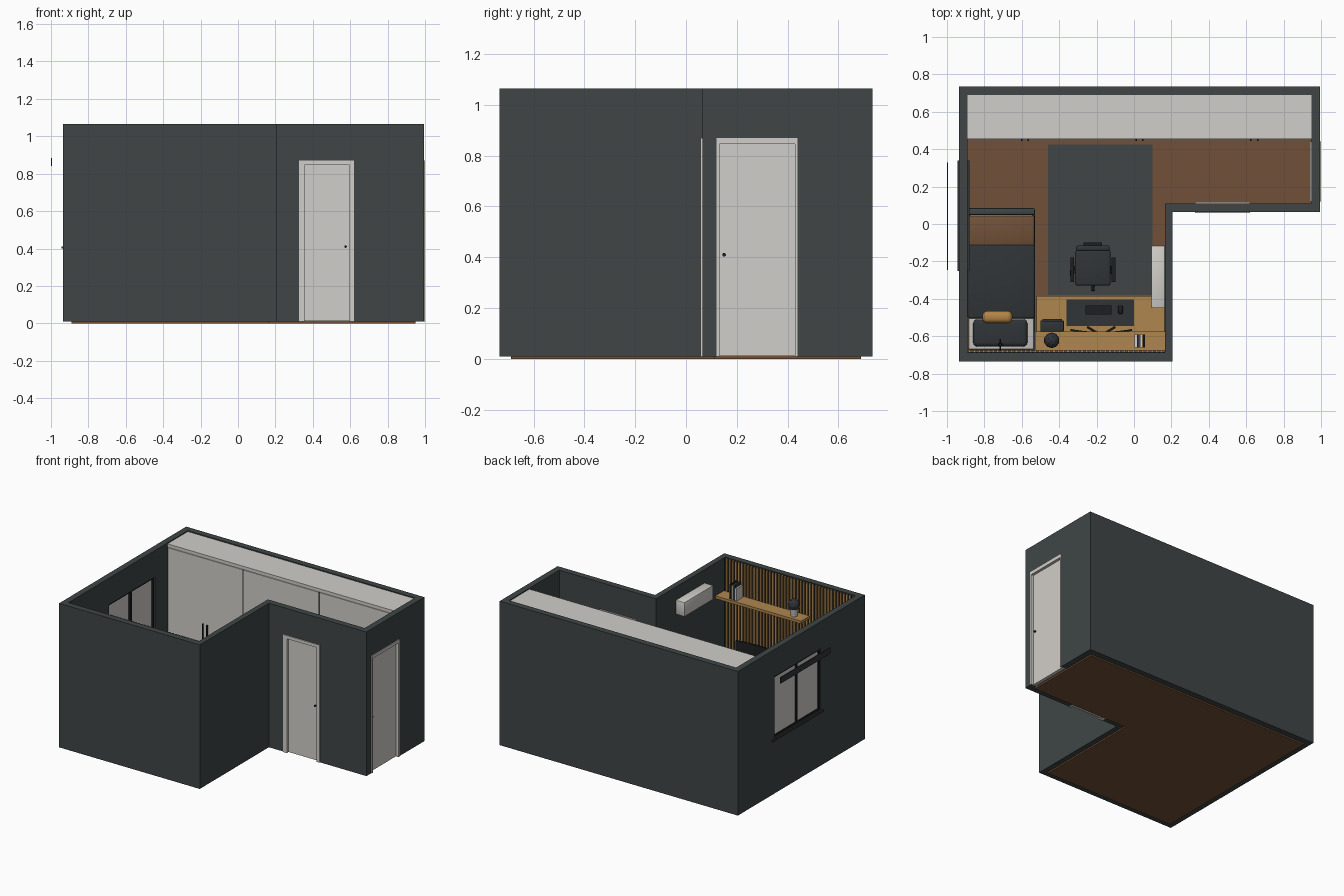
import bpy, bmesh, math
from mathutils import Vector


def mat(name, r, g, b):
    m = bpy.data.materials.new(name)
    m.diffuse_color = (r, g, b, 1)
    return m


WALL = mat("charcoal wall", 0.050, 0.060, 0.062)
WHITE = mat("off white", 0.64, 0.62, 0.585)
BROWN = mat("brown floor", 0.165, 0.083, 0.040)
WOOD = mat("light wood", 0.43, 0.24, 0.078)
BLACK = mat("black", 0.012, 0.013, 0.014)
FABRIC = mat("dark fabric", 0.030, 0.035, 0.038)
TAN = mat("tan cushion", 0.46, 0.23, 0.06)


def finish(name, bm, m, smooth=False):
    bmesh.ops.recalc_face_normals(bm, faces=bm.faces)
    me = bpy.data.meshes.new(name)
    bm.to_mesh(me)
    bm.free()
    me.materials.append(m)
    ob = bpy.data.objects.new(name, me)
    bpy.context.collection.objects.link(ob)
    if smooth:
        bpy.ops.object.select_all(action='DESELECT')
        ob.select_set(True)
        bpy.context.view_layer.objects.active = ob
        bpy.ops.object.shade_smooth_by_angle(angle=math.radians(40))
    return ob


def boxes(name, m, *dims, bevel=0, seg=2):
    """Each box is (x0, x1, y0, y1, z0, z1)."""
    bm = bmesh.new()
    for x0, x1, y0, y1, z0, z1 in dims:
        vs = bmesh.ops.create_cube(bm, size=1)["verts"]
        for v in vs:
            v.co = Vector((x1 if v.co.x > 0 else x0, y1 if v.co.y > 0 else y0,
                           z1 if v.co.z > 0 else z0))
    if bevel:
        bmesh.ops.bevel(bm, geom=bm.edges[:], offset=bevel, segments=seg,
                        profile=0.5, affect='EDGES')
    return finish(name, bm, m, bool(bevel))


def rods(name, m, *items, n=16):
    """Each rod is (start, end, start radius, end radius)."""
    bm = bmesh.new()
    for a, b, r0, r1 in items:
        a, b = Vector(a), Vector(b)
        vs = bmesh.ops.create_cone(bm, cap_ends=True, segments=n, radius1=r0,
                                   radius2=r1, depth=(b - a).length)["verts"]
        q = Vector((0, 0, 1)).rotation_difference(b - a)
        for v in vs:
            v.co = q @ v.co + (a + b) / 2
    return finish(name, bm, m, True)


def outline(i):
    """L-shaped plan: i = 0 outer edge, 1 inner edge."""
    x0, x1, x2 = (-0.935, 0.205, 0.995) if i == 0 else (-0.89, 0.165, 0.95)
    y0, y1, y2 = (-0.735, 0.065, 0.735) if i == 0 else (-0.69, 0.11, 0.69)
    return [(x0, y0), (x1, y0), (x1, y1), (x2, y1), (x2, y2), (x0, y2)]


# Floor
bm = bmesh.new()
f = bm.faces.new([bm.verts.new((x, y, 0)) for x, y in outline(1)])
ext = bmesh.ops.extrude_face_region(bm, geom=[f])["geom"]
for v in ext:
    if isinstance(v, bmesh.types.BMVert):
        v.co.z = 0.012
finish("floor", bm, BROWN)

# Walls with window and door openings
bm = bmesh.new()
rings = [[bm.verts.new((x, y, z)) for x, y in outline(i)]
         for i, z in ((0, 0.01), (0, 1.065), (1, 1.065), (1, 0.01))]
for k in range(4):
    a, b = rings[k], rings[(k + 1) % 4]
    for i in range(6):
        j = (i + 1) % 6
        bm.faces.new((a[i], a[j], b[j], b[i]))
walls = finish("walls", bm, WALL)
cutter = boxes("opening_cutter", WALL, (-1.1, -0.8, -0.22, 0.315, 0.42, 0.87),
               (0.33, 0.615, 0.0, 0.2, -0.1, 0.865), (0.9, 1.1, 0.125, 0.435, -0.1, 0.865))
mod = walls.modifiers.new("openings", 'BOOLEAN')
mod.object, mod.operation, mod.solver = cutter, 'DIFFERENCE', 'EXACT'
bpy.context.view_layer.objects.active = walls
bpy.ops.object.modifier_apply(modifier=mod.name)
bpy.data.objects.remove(cutter)

# Window: panes, frame, sill, outside rail
boxes("window_panes", WHITE, (-0.922, -0.914, -0.21, 0.305, 0.43, 0.86))
boxes("window_frame", BLACK, (-0.93, -0.90, -0.22, -0.207, 0.42, 0.87),
      (-0.93, -0.90, 0.302, 0.315, 0.42, 0.87), (-0.93, -0.90, 0.037, 0.057, 0.42, 0.87),
      (-0.93, -0.90, -0.22, 0.315, 0.42, 0.433), (-0.93, -0.90, -0.22, 0.315, 0.857, 0.87))
boxes("window_sill", FABRIC, (-0.945, -0.88, -0.25, 0.34, 0.40, 0.412))
boxes("window_outside_rail", FABRIC, (-1.0, -0.994, -0.245, 0.33, 0.84, 0.885))

# Doors
boxes("front_door_frame", WHITE, (0.325, 0.355, 0.058, 0.118, 0.01, 0.87),
      (0.595, 0.62, 0.058, 0.118, 0.01, 0.87), (0.325, 0.62, 0.058, 0.118, 0.847, 0.87))
boxes("front_door", WHITE, (0.355, 0.595, 0.075, 0.10, 0.012, 0.847))
boxes("side_door_frame", WHITE, (0.942, 1.0, 0.12, 0.132, 0.01, 0.87),
      (0.942, 1.0, 0.43, 0.44, 0.01, 0.87), (0.942, 1.0, 0.12, 0.44, 0.847, 0.87))
boxes("side_door", WHITE, (0.955, 0.98, 0.132, 0.43, 0.012, 0.847))
rods("door_knobs", BLACK, ((0.575, 0.066, 0.41), (0.575, 0.11, 0.41), 0.007, 0.007),
     ((0.946, 0.15, 0.41), (0.99, 0.15, 0.41), 0.007, 0.007))

# Wardrobe: carcass, three door bays, dividers, handle pairs
boxes("wardrobe_body", WHITE, (-0.89, 0.95, 0.462, 0.69, 0.012, 1.055))
boxes("wardrobe_top", WHITE, (-0.89, 0.95, 0.455, 0.69, 1.04, 1.058))
W = 1.84 / 3
boxes("wardrobe_doors", WHITE, *[(-0.89 + i * W + 0.003, -0.89 + (i + 1) * W - 0.003,
                                  0.456, 0.463, 0.03, 1.03) for i in range(3)])
boxes("wardrobe_gaps", FABRIC, (-0.277 - 0.003, -0.277 + 0.003, 0.454, 0.463, 0.03, 1.03),
      (0.337 - 0.003, 0.337 + 0.003, 0.454, 0.463, 0.03, 1.03))
boxes("wardrobe_handles", BLACK, *[(c + s - 0.004, c + s + 0.004, 0.445, 0.457, 0.36, 0.55)
                                   for c in (-0.583, 0.03, 0.643) for s in (-0.018, 0.018)])

# Slatted feature wall
boxes("slat_backing", BLACK, (-0.89, 0.165, -0.69, -0.684, 0.012, 1.06))
boxes("wall_slats", WOOD, *[(-0.885 + i * 0.025, -0.871 + i * 0.025, -0.684, -0.675, 0.012, 1.06)
                            for i in range(42)])

# Rug
boxes("rug", WALL, (-0.46, 0.10, -0.38, 0.425, 0.012, 0.018))

# Bed
boxes("bed_frame", FABRIC, (-0.885, -0.53, -0.675, 0.06, 0.03, 0.10))
boxes("bed_footboard", WALL, (-0.888, -0.53, 0.048, 0.085, 0.012, 0.22), bevel=0.008)
boxes("mattress", WHITE, (-0.885, -0.535, -0.672, 0.048, 0.10, 0.185), bevel=0.01)
boxes("blanket", FABRIC, (-0.889, -0.53, -0.505, -0.11, 0.09, 0.197), bevel=0.012, seg=3)
boxes("bed_throw", BROWN, (-0.888, -0.531, -0.115, 0.046, 0.09, 0.193), bevel=0.01)
boxes("pillow", FABRIC, (-0.86, -0.57, -0.655, -0.51, 0.183, 0.235), bevel=0.022, seg=4)
boxes("bolster_cushion", TAN, (-0.81, -0.65, -0.53, -0.465, 0.195, 0.26), bevel=0.027, seg=5)
rods("reading_lamp", BLACK, ((-0.715, -0.68, 0.50), (-0.715, -0.615, 0.50), 0.004, 0.004),
     ((-0.715, -0.645, 0.47), (-0.715, -0.645, 0.52), 0.012, 0.008))

# Desk with panel legs
boxes("desk", WOOD, (-0.52, 0.163, -0.675, -0.385, 0.295, 0.315),
      (-0.52, -0.50, -0.67, -0.39, 0.012, 0.295), (0.143, 0.163, -0.67, -0.39, 0.012, 0.295),
      (-0.50, 0.143, -0.67, -0.655, 0.15, 0.295))
boxes("desk_mat", FABRIC, (-0.36, 0.0, -0.545, -0.405, 0.315, 0.319))
boxes("keyboard", BLACK, (-0.26, -0.12, -0.485, -0.437, 0.319, 0.328))
boxes("mouse", BLACK, (-0.085, -0.06, -0.48, -0.435, 0.319, 0.331), bevel=0.005)
boxes("printer", FABRIC, (-0.50, -0.375, -0.575, -0.515, 0.315, 0.40),
      (-0.49, -0.385, -0.522, -0.508, 0.33, 0.41), bevel=0.004)

# Curved monitor
bm = bmesh.new()
N = 10
sec = []
for i in range(N + 1):
    t = i / N * 2 - 1
    x, y = -0.175 + 0.165 * t, -0.577 + 0.016 * t * t
    sec.append([bm.verts.new(p) for p in ((x, y, 0.40), (x, y, 0.55), (x, y - 0.01, 0.55),
                                          (x, y - 0.01, 0.40))])
for a, b in zip(sec, sec[1:]):
    for k in range(4):
        bm.faces.new((a[k], a[(k + 1) % 4], b[(k + 1) % 4], b[k]))
bm.faces.new(sec[0])
bm.faces.new(sec[-1])
finish("monitor", bm, BLACK, True)
rods("monitor_stand", BLACK, ((-0.175, -0.595, 0.32), (-0.175, -0.595, 0.48), 0.01, 0.01),
     ((-0.175, -0.595, 0.32), (-0.25, -0.55, 0.32), 0.005, 0.005),
     ((-0.175, -0.595, 0.32), (-0.10, -0.55, 0.32), 0.005, 0.005), n=12)

# Shelf, books, plant
boxes("wall_shelf", WOOD, (-0.53, 0.165, -0.675, -0.575, 0.805, 0.825))
for i, (m, h) in enumerate(((WHITE, 0.09), (FABRIC, 0.11), (WHITE, 0.10), (BLACK, 0.11))):
    x = 0.002 + i * 0.015
    boxes(f"book_{i + 1}", m, (x, x + 0.013, -0.66, -0.59, 0.825, 0.825 + h))
rods("plant_pot", WHITE, ((-0.44, -0.622, 0.825), (-0.44, -0.622, 0.88), 0.022, 0.03))
bm = bmesh.new()
bmesh.ops.create_icosphere(bm, subdivisions=2, radius=0.042)
bmesh.ops.translate(bm, verts=bm.verts, vec=(-0.44, -0.622, 0.905))
finish("plant_leaves", bm, FABRIC)

# Air conditioner
boxes("air_conditioner", WHITE, (0.093, 0.165, -0.45, -0.115, 0.865, 0.97), bevel=0.006)
boxes("air_vent", FABRIC, (0.105, 0.135, -0.43, -0.135, 0.863, 0.867))

# Office chair
CX, CY = -0.22, -0.225
boxes("chair_seat", FABRIC, (-0.315, -0.125, -0.33, -0.14, 0.175, 0.205), bevel=0.012, seg=3)
boxes("chair_back", FABRIC, (-0.31, -0.13, -0.145, -0.115, 0.23, 0.45), bevel=0.01, seg=3)
boxes("chair_back_support", BLACK, (-0.27, -0.17, -0.118, -0.10, 0.165, 0.36))
boxes("chair_arms", BLACK, *[b for s in (-1, 1) for b in (
    (CX + s * 0.11 - 0.01, CX + s * 0.11 + 0.01, -0.31, -0.18, 0.27, 0.282),
    (CX + s * 0.11 - 0.006, CX + s * 0.11 + 0.006, -0.25, -0.22, 0.18, 0.27))],
    (-0.33, -0.11, -0.245, -0.225, 0.165, 0.178))
legs = [((CX, CY, 0.04), (CX, CY, 0.18), 0.014, 0.014)]
for i in range(5):
    a = math.radians(-90 + 72 * i)
    x, y = CX + 0.12 * math.cos(a), CY + 0.12 * math.sin(a)
    legs += [((CX, CY, 0.06), (x, y, 0.045), 0.011, 0.007),
             ((x - 0.008, y, 0.032), (x + 0.008, y, 0.032), 0.014, 0.014)]
rods("chair_base", BLACK, *legs, n=12)
